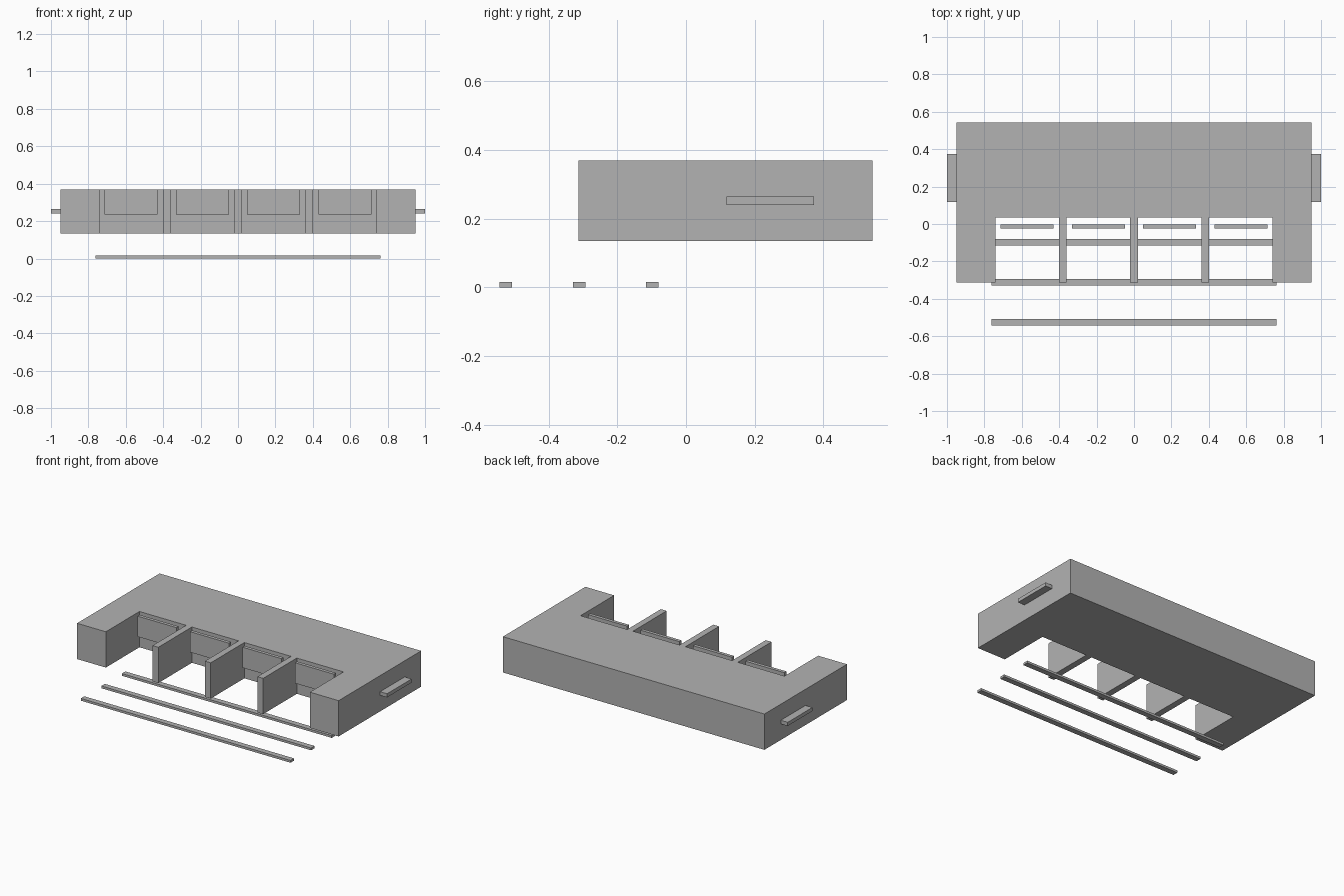
import bpy
import bmesh

cube = bpy.data.objects.get("Cube")
if cube:
    bpy.data.objects.remove(cube, do_unlink=True)

grey = bpy.data.materials.new("plain grey")
grey.use_nodes = True
colour = (0.45, 0.45, 0.45, 1)
grey.diffuse_color = colour
grey.node_tree.nodes["Principled BSDF"].inputs["Base Color"].default_value = colour


def add_prism(name, outline, z0, z1):
    """Extrude a flat outline from z0 up to z1."""
    bm = bmesh.new()
    base = bm.faces.new([bm.verts.new((x, y, z0)) for x, y in outline])
    top = bmesh.ops.extrude_face_region(bm, geom=[base])["geom"]
    for v in top:
        if isinstance(v, bmesh.types.BMVert):
            v.co.z = z1
    bmesh.ops.recalc_face_normals(bm, faces=bm.faces)
    mesh = bpy.data.meshes.new(name)
    bm.to_mesh(mesh)
    bm.free()
    mesh.materials.append(grey)
    obj = bpy.data.objects.new(name, mesh)
    bpy.context.collection.objects.link(obj)
    return obj


def add_box(name, x0, x1, y0, y1, z0, z1):
    return add_prism(name, [(x0, y0), (x1, y0), (x1, y1), (x0, y1)], z0, z1)


BOTTOM, TOP = 0.135, 0.37
FRONT, RECESS, BACK = -0.313, 0.036, 0.543
HALF, INNER, PITCH = 0.95, 0.741, 0.381

# U-shaped body, open towards the front
half = [(INNER, RECESS), (INNER, FRONT), (HALF, FRONT), (HALF, BACK)]
add_prism("body", half + [(-x, y) for x, y in reversed(half)], BOTTOM, TOP)

# Dividers between the four bays
for i in (-1, 0, 1):
    x = i * PITCH
    add_box("divider", x - 0.021, x + 0.021, FRONT, RECESS, BOTTOM, TOP)

# Hanging panel at the back of each bay
for i in range(4):
    x = (i - 1.5) * PITCH
    add_box("bay_panel", x - 0.142, x + 0.142, -0.024, -0.002, 0.235, TOP)

# Side handles
for name, x0, x1 in (("left_handle", HALF, 1), ("right_handle", -1, -HALF)):
    add_box(name, x0, x1, 0.118, 0.373, 0.24, 0.264)

# Floor rails
for i in range(3):
    y = -0.525 + i * 0.2135
    add_box("floor_rail", -0.762, 0.762, y - 0.018, y + 0.018, 0, 0.015)
